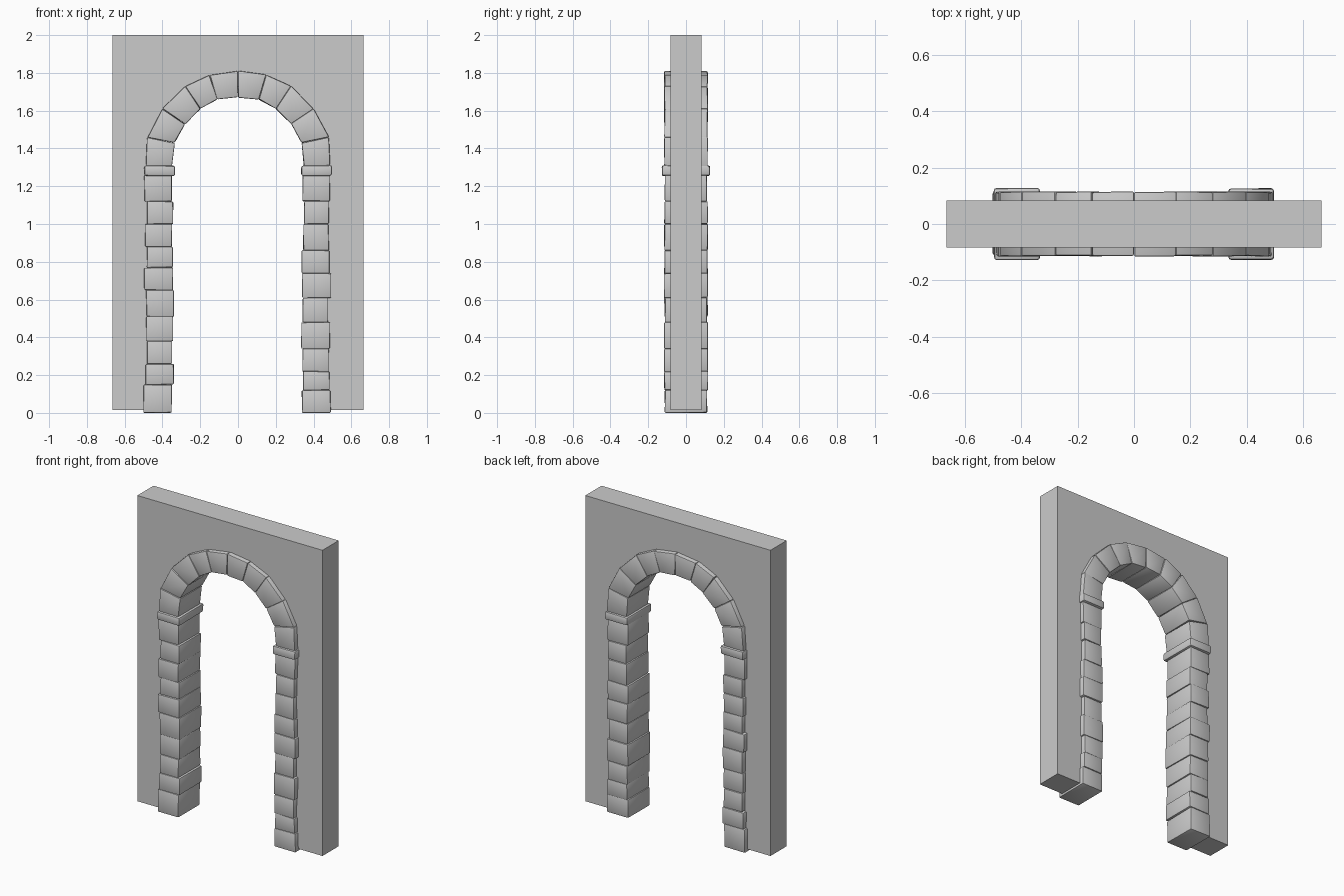
import bpy, bmesh, math, random
from mathutils import Vector

random.seed(4)
scene = bpy.context.scene
if "Cube" in bpy.data.objects:
    bpy.data.objects.remove(bpy.data.objects["Cube"], do_unlink=True)


def make_material(name, rgb):
    mat = bpy.data.materials.new(name)
    mat.use_nodes = True
    mat.diffuse_color = (*rgb, 1)
    mat.node_tree.nodes["Principled BSDF"].inputs["Base Color"].default_value = (*rgb, 1)
    return mat


grey = make_material("grey stone", (0.6, 0.6, 0.6))


def prism(name, outline, depth, bevel=0.0, wobble=0.0):
    """Extrude an x-z outline along y, with optional worn edges and uneven corners."""
    bm = bmesh.new()
    face = bm.faces.new([bm.verts.new((x, -depth, z)) for x, z in outline])
    ext = bmesh.ops.extrude_face_region(bm, geom=[face])
    for v in ext["geom"]:
        if isinstance(v, bmesh.types.BMVert):
            v.co.y = depth
    for v in bm.verts:
        v.co += Vector([random.uniform(-wobble, wobble) for _ in range(3)])
        v.co.z = max(v.co.z, 0)
    bmesh.ops.recalc_face_normals(bm, faces=bm.faces)
    if bevel:
        bmesh.ops.bevel(bm, geom=bm.edges[:], offset=bevel, segments=2,
                        profile=0.5, affect='EDGES')
        for f in bm.faces:
            f.smooth = True
    mesh = bpy.data.meshes.new(name)
    bm.to_mesh(mesh)
    bm.free()
    mesh.set_sharp_from_angle(angle=math.radians(35))
    mesh.materials.append(grey)
    obj = bpy.data.objects.new(name, mesh)
    scene.collection.objects.link(obj)
    return obj


# Arch joints, from the right springing over the crown to the left one
outer = [(-.49, 1.30), (-.48, 1.46), (-.40, 1.61), (-.28, 1.73), (-.15, 1.79), (0, 1.81)]
inner = [(-.35, 1.30), (-.335, 1.43), (-.28, 1.53), (-.20, 1.61), (-.11, 1.66), (0, 1.67)]


def mirrored(points):
    return points + [(-x, z) for x, z in reversed(points[:-1])]


outer, inner = mirrored(outer), mirrored(inner)

# Wall slab, its opening edge buried in the middle of the stones
middle = [((a + c) / 2, (b + d) / 2) for (a, b), (c, d) in zip(outer, inner)]
base, half = 0.015, 0.665
opening = [(-.42, base)] + middle + [(.42, base)]
prism("wall", [(half, base), (half, 2), (-half, 2), (-half, base)] + opening, 0.083)

# Wedge stones of the arch
for i in range(len(outer) - 1):
    prism(f"arch_stone_{i + 1}", [outer[i], outer[i + 1], inner[i + 1], inner[i]],
          0.114, 0.006, 0.002)

# Jamb stones: top height, outer and inner distance from the middle
jambs = {
    "right": (-1, [(.15, .50, .35), (.26, .49, .34), (.38, .482, .35), (.51, .487, .345),
                   (.65, .485, .34), (.77, .497, .345), (.88, .482, .345), (1, .492, .35),
                   (1.12, .482, .342), (1.26, .496, .35)]),
    "left": (1, [(.12, .49, .338), (.22, .485, .345), (.34, .48, .342), (.48, .487, .336),
                 (.61, .478, .342), (.74, .492, .34), (.86, .485, .336), (1, .48, .345),
                 (1.12, .482, .35), (1.26, .487, .342)]),
}
for side, (sign, stones) in jambs.items():
    bottom = 0
    for i, (top, far, near) in enumerate(stones):
        outline = [(sign * x, z) for x, z in
                   [(near, bottom), (far, bottom), (far, top), (near, top)]]
        prism(f"{side}_jamb_stone_{i + 1}", outline,
              0.113 + random.uniform(-.003, .003), 0.006, 0.002)
        bottom = top

    # Projecting band where the arch springs
    band = [(sign * x, z) for x, z in
            [(.335, 1.255), (.497, 1.255), (.497, 1.31), (.335, 1.31)]]
    prism(f"{side}_impost", band, 0.127, 0.01, 0.002)
